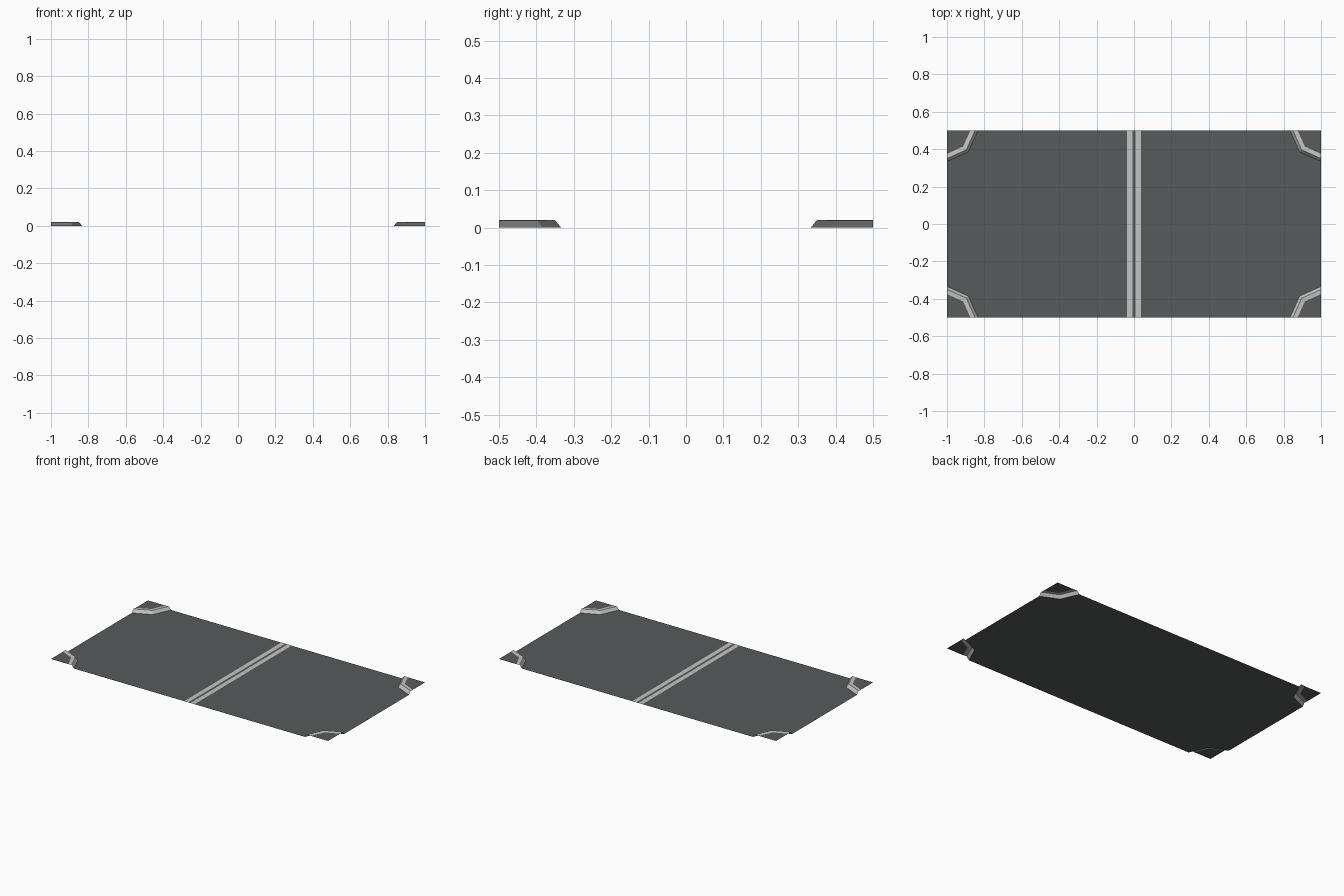
import bpy, bmesh

if "Cube" in bpy.data.objects:
    bpy.data.objects.remove(bpy.data.objects["Cube"])


def material(name, rgb):
    m = bpy.data.materials.new(name)
    m.diffuse_color = (*rgb, 1)
    m.use_nodes = True
    m.node_tree.nodes["Principled BSDF"].inputs["Base Color"].default_value = m.diffuse_color
    return m


ASPHALT = material("asphalt grey", (0.095, 0.105, 0.105))
PAVING = material("paving grey", (0.098, 0.108, 0.105))
LIGHT = material("light grey", (0.56, 0.56, 0.56))


def sheet(name, faces, mat):
    """Flat open sheet from polygons, all turned to face upward."""
    bm = bmesh.new()
    for pts in faces:
        f = bm.faces.new([bm.verts.new(p) for p in pts])
        f.normal_update()
        if f.normal.z < 0:
            f.normal_flip()
    bmesh.ops.remove_doubles(bm, verts=bm.verts, dist=1e-5)
    mesh = bpy.data.meshes.new(name)
    bm.to_mesh(mesh)
    bm.free()
    mesh.materials.append(mat)
    ob = bpy.data.objects.new(name, mesh)
    bpy.context.collection.objects.link(ob)
    return ob


def corner_line(d, z, sx=1, sy=1):
    """Bent kerb line across one corner, d = distance of its ends from the corner."""
    b = d * 0.69
    return [(sx * x, sy * y, z) for x, y in
            ((1, 0.5 - d), (1 - b, 0.5 - b), (1 - d, 0.5))]


FOOT, LIP, BACK = (0.166, 0), (0.15, 0.02), (0.125, 0.018)
QUADRANTS = ((1, 1), (-1, 1), (-1, -1), (1, -1))

# road surface with the four corners cut out
outline = []
for sx, sy in QUADRANTS:
    line = corner_line(*FOOT, sx, sy)
    outline += line if sx * sy > 0 else line[::-1]
sheet("road", [outline], ASPHALT)

# twin centre stripes
for side, label in ((-1, "left"), (1, "right")):
    a, b = side * 0.008, side * 0.037
    sheet(label + "_stripe", [[(a, -0.5, 0.0008), (b, -0.5, 0.0008),
                               (b, 0.5, 0.0008), (a, 0.5, 0.0008)]], LIGHT)

# kerbs with sloped faces, and raised paving behind them
for i, (sx, sy) in enumerate(QUADRANTS):
    foot, lip, back = (corner_line(*p, sx, sy) for p in (FOOT, LIP, BACK))
    quads = [[p[k], p[k + 1], q[k + 1], q[k]]
             for p, q in ((foot, lip), (lip, back)) for k in (0, 1)]
    sheet(f"kerb_{i + 1}", quads, LIGHT)
    sheet(f"paving_{i + 1}", [back + [(sx, sy * 0.5, BACK[1])]], PAVING)
